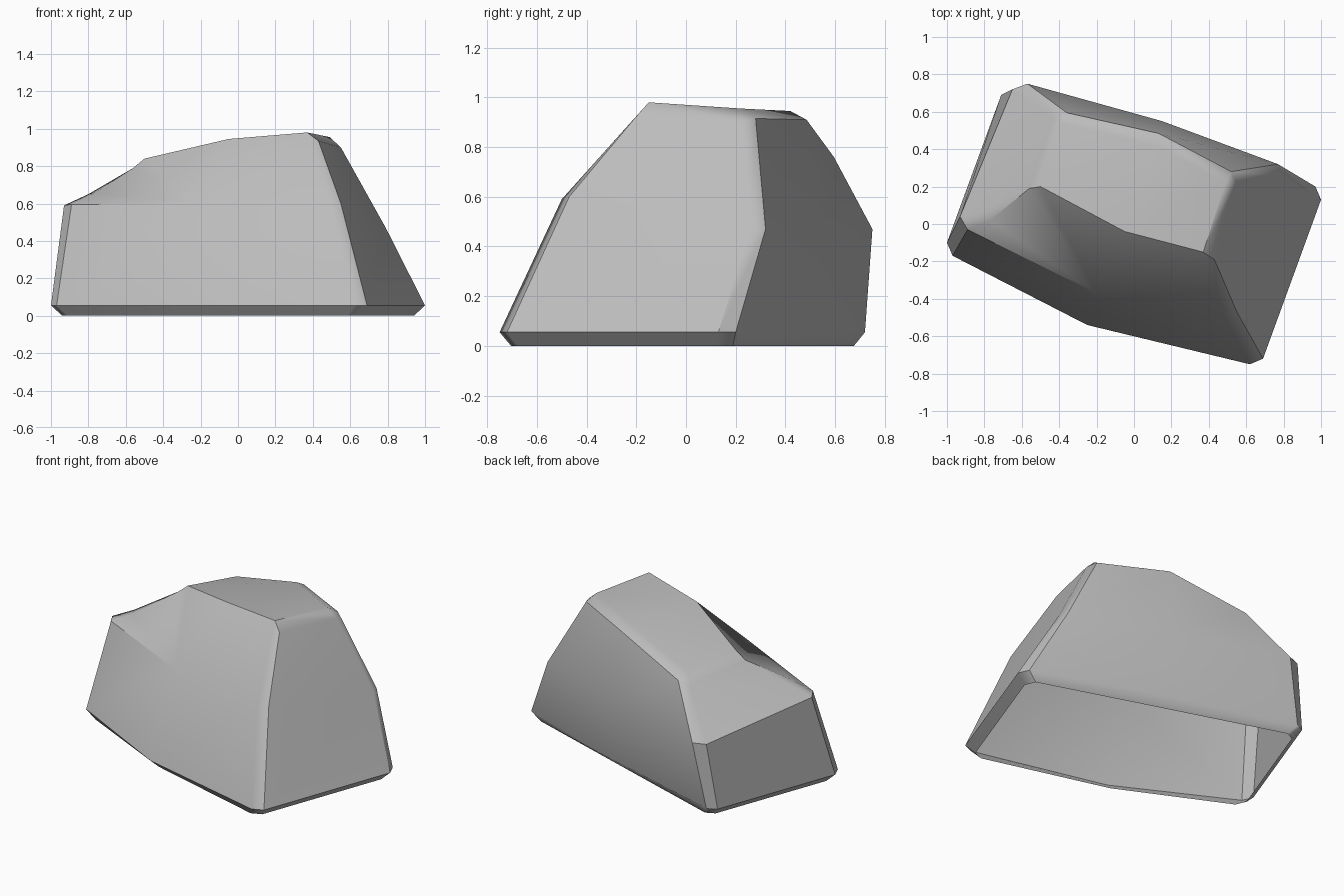
import bpy, bmesh
from mathutils import Vector

cube = bpy.data.objects.get("Cube")
if cube:
    bpy.data.objects.remove(cube)

# One flat stone colour
stone = bpy.data.materials.new("stone_grey")
stone.use_nodes = True
colour = (0.5, 0.5, 0.5, 1)
stone.diffuse_color = colour
bsdf = stone.node_tree.nodes["Principled BSDF"]
bsdf.inputs["Base Color"].default_value = colour
bsdf.inputs["Roughness"].default_value = 0.9

bm = bmesh.new()


def add_points(points):
    return [bm.verts.new(p) for p in points]


def add_faces(*faces):
    for face in faces:
        bm.faces.new(face)


def bridge(lower, upper, skip=()):
    count = len(lower)
    for i in range(count):
        if i not in skip:
            j = (i + 1) % count
            add_faces((lower[i], lower[j], upper[j], upper[i]))


# Rings run around the chamfered corners, starting at the narrow end
base_outline = [(-1, -.10), (-.97, -.17), (-.25, -.54), (.62, -.75), (.69, -.72),
                (1, .13), (.97, .20), (.2, .48), (-.65, .72), (-.71, .69)]
foot_points = []
for x, y in base_outline:
    p = Vector((x, y, 0))
    foot_points.append(p - p.normalized() * .06)
foot = add_points(foot_points)
base = add_points([(x, y, .055) for x, y in base_outline])
waist = add_points([(-.93, .04, .59), (-.89, -.03, .595), (-.2, -.37, .6),
                    (.49, -.5, .59), (.55, -.47, .6), (.79, .26, .47),
                    (.77, .32, .47), (.15, .55, .47), (-.57, .75, .47), (-.65, .72, .47)])
shoulder = add_points([(-.80, .08, .65), (-.77, .02, .655), (-.05, -.04, .945),
                       (.37, -.15, .98), (.43, -.19, .935), (.55, .22, .90),
                       (.52, .28, .915), (.13, .485, .91), (-.36, .595, .76), (-.43, .57, .74)])

# Walls, with the open underside left uncapped
bridge(foot, base)
bridge(base, waist)
bridge(waist, shoulder, skip=(1,))

# Crown: sloping ledge, flat top and the chamfers around it
ledge, = add_points([(-.56, .19, .79)])
top_front, top_back, top_mid, top_end = add_points(
    [(-.5, .2, .84), (-.39, .54, .80), (.12, .42, .945), (.49, .22, .955)])
end_l, front_l, front, front_r, end_r, end_b, back_r, back, back_l, slope = shoulder
add_faces((waist[1], waist[2], front_l),
          (front_l, waist[2], ledge),
          (ledge, waist[2], top_front),
          (top_front, waist[2], front),
          (end_l, front_l, ledge, slope),
          (ledge, top_front, top_back, slope),
          (slope, top_back, back_l),
          (back_l, top_back, top_mid, back),
          (back, top_mid, top_end, back_r),
          (back_r, top_end, end_b),
          (end_b, top_end, front_r, end_r),
          (top_front, front, top_mid, top_back),
          (front, front_r, top_end, top_mid))
bmesh.ops.recalc_face_normals(bm, faces=bm.faces)

mesh = bpy.data.meshes.new("boulder")
bm.to_mesh(mesh)
bm.free()
mesh.materials.append(stone)
boulder = bpy.data.objects.new("boulder", mesh)
bpy.context.collection.objects.link(boulder)

# Soft chamfers, crisp creases, flat-looking large planes
bpy.ops.object.select_all(action='DESELECT')
boulder.select_set(True)
bpy.context.view_layer.objects.active = boulder
bpy.ops.object.shade_smooth_by_angle(angle=.6)
weighted = boulder.modifiers.new("weighted_normals", 'WEIGHTED_NORMAL')
weighted.keep_sharp = True
